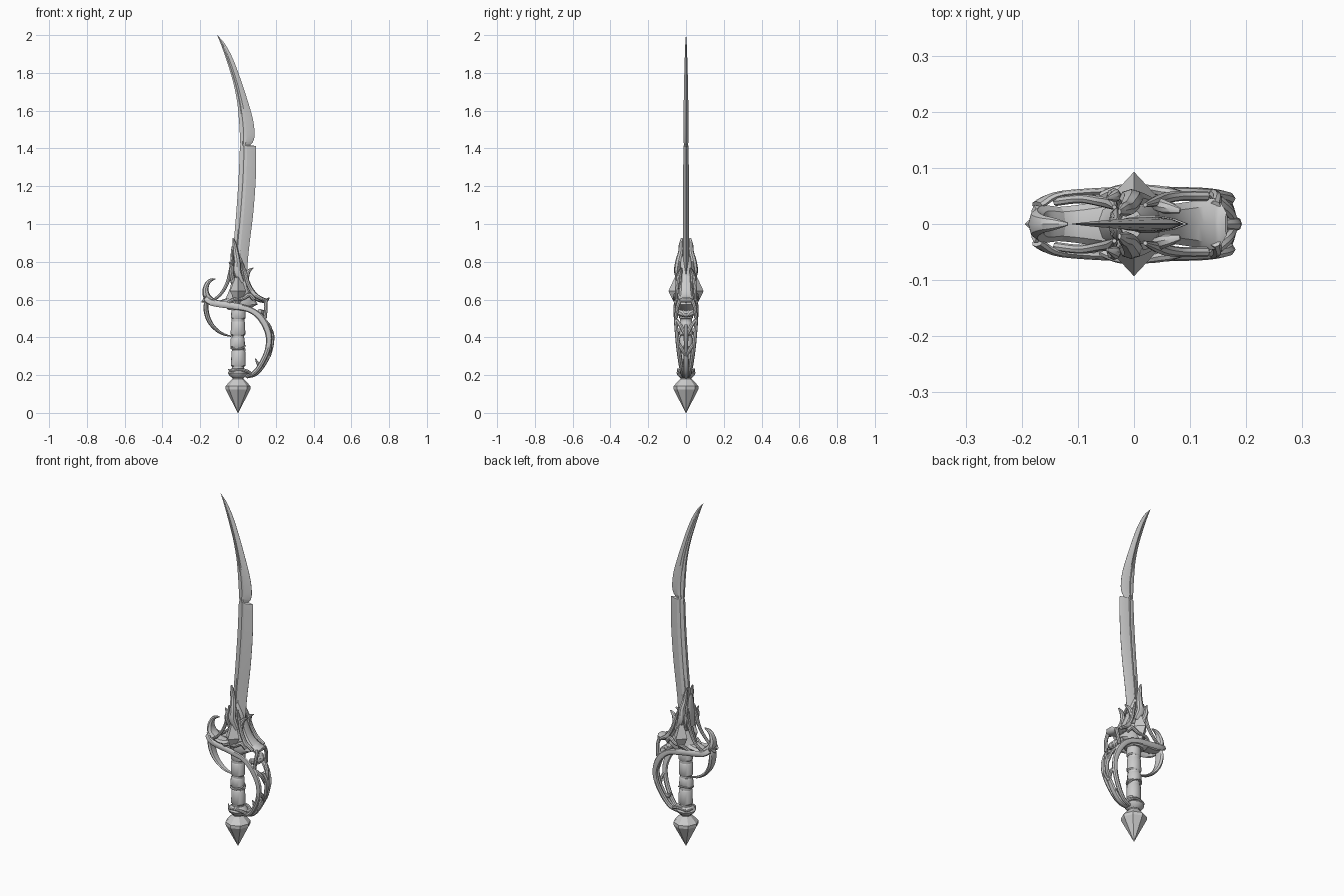
import bpy, bmesh, math
from mathutils import Vector

steel = bpy.data.materials.new("grey_steel")
steel.diffuse_color = (0.6, 0.6, 0.6, 1)


def finish(bm, name, angle=35):
    bmesh.ops.recalc_face_normals(bm, faces=bm.faces)
    mesh = bpy.data.meshes.new(name)
    bm.to_mesh(mesh)
    bm.free()
    ob = bpy.data.objects.new(name, mesh)
    bpy.context.collection.objects.link(ob)
    mesh.materials.append(steel)
    bpy.ops.object.select_all(action='DESELECT')
    ob.select_set(True)
    bpy.context.view_layer.objects.active = ob
    bpy.ops.object.shade_smooth_by_angle(angle=math.radians(angle))
    return ob


def spline(rows, n):
    """Catmull-Rom through rows of any length."""
    rows = [Vector(r) for r in rows]
    out = []
    for i in range(len(rows) - 1):
        a, b, c, d = rows[max(i - 1, 0)], rows[i], rows[i + 1], rows[min(i + 2, len(rows) - 1)]
        for k in range(n):
            t = k / n
            out.append(0.5 * (2 * b + (c - a) * t + (2 * a - 5 * b + 4 * c - d) * t * t
                              + (3 * b - a - 3 * c + d) * t ** 3))
    return out + [rows[-1]]


def skin(bm, rings):
    loops = [[bm.verts.new(p) for p in ring] for ring in rings]
    for a, b in zip(loops, loops[1:]):
        for i in range(len(a)):
            j = (i + 1) % len(a)
            bm.faces.new((a[i], a[j], b[j], b[i]))
    bm.faces.new(loops[0])
    bm.faces.new(loops[-1])


def limb(name, rows, mirror=False, n=5, sides=8):
    """Sweep: each row is x, y, z, half thickness in the xz plane, half width across."""
    bm = bmesh.new()
    for s in ((1, -1) if mirror else (1,)):
        pts = spline([(x, y * s, z, a, b) for x, y, z, a, b in rows], n)
        rings = []
        for i, p in enumerate(pts):
            c = Vector(p[:3])
            t = (Vector(pts[min(i + 1, len(pts) - 1)][:3]) - Vector(pts[max(i - 1, 0)][:3])).normalized()
            u = Vector((t.z, 0, -t.x)).normalized()
            v = t.cross(u)
            rings.append([c + u * p[3] * math.cos(2 * math.pi * k / sides)
                          + v * p[4] * math.sin(2 * math.pi * k / sides) for k in range(sides)])
        skin(bm, rings)
    return finish(bm, name)


def lathe(name, rows, sides, turn=0.0, angle=35):
    """Stack of z, x radius, y radius, x offset."""
    bm = bmesh.new()
    skin(bm, [[(o + rx * math.cos(2 * math.pi * k / sides + turn),
                ry * math.sin(2 * math.pi * k / sides + turn), z) for k in range(sides)]
              for z, rx, ry, o in rows])
    return finish(bm, name, angle)


# Blade: z, back edge x, cutting edge x, ridge half thickness
lower = [(.62, -.03, .04, .016), (.84, -.026, .055, .016), (1.05, -.01, .08, .016), (1.24, .003, .094, .015),
         (1.405, .01, .096, .014)]
upper = [(1.432, .011, .078, .013), (1.47, .01, .088, .013), (1.55, .005, .08, .013), (1.65, -.005, .052, .012),
         (1.76, -.028, .016, .010), (1.87, -.062, -.025, .007), (1.95, -.09, -.067, .004),
         (2.0, -.1105, -.1095, .0005)]
crack = [Vector((1.413, .01, .094, .014)), Vector((1.417, .013, .066, .011)), Vector((1.424, .013, .07, .011))]
rings = []
for z, l, r, t in spline(lower, 4) + crack + spline(upper, 4):
    w = r - l
    half = [(l, t * .5), (l + w * .2, t * .75), (l + w * .26, t * .62), (l + w * .45, t),
            (l + w * .75, t * .65), (r, .0006)]
    rings.append([(x, -y, z) for x, y in half] + [(x, y, z) for x, y in reversed(half)])
bm = bmesh.new()
skin(bm, rings)
finish(bm, "blade", 25)

# Pommel: faceted spike and its flared neck
lathe("pommel_spike", [(0, .001, .001, 0), (.125, .066, .066, 0), (.142, .066, .066, 0), (.18, .03, .03, 0),
                       (.2, .032, .032, 0)], 8, 0, 15)
lathe("pommel_collar", [(.185, .03, .03, 0), (.198, .046, .046, 0), (.212, .054, .052, 0), (.224, .046, .046, 0),
                        (.236, .034, .034, 0)], 14)

# Grip core and overlapping wraps
lathe("grip", [(.2, .032, .03, 0), (.4, .033, .031, 0), (.58, .035, .033, 0)], 16)
for i, (z0, z1, off) in enumerate([(.245, .33, .002), (.345, .40, -.002), (.41, .485, 0), (.497, .555, .002)]):
    lathe("grip_wrap_%d" % i, [(z0, .034, .032, off), (z0 + .006, .039, .036, off),
                               (z1 - .006, .037, .035, off), (z1, .033, .031, off)], 16)
limb("grip_ribbon", [(.036 * math.cos(a), .034 * math.sin(a), .335 + .012 * math.sin(a) + .003 * a, .005, .008)
                     for a in [k * math.pi / 4 for k in range(9)]], n=2, sides=6)

# Guard body: flared mass that wraps the blade root
lathe("guard_body", [(.545, .05, .045, .0), (.575, .095, .052, .01), (.605, .075, .05, .01), (.66, .052, .044, .01),
                     (.72, .04, .038, .01), (.78, .032, .034, .004), (.83, .02, .026, -.004)], 12)

# Four-sided gems on both faces
bm = bmesh.new()
for s in (1, -1):
    rim = [bm.verts.new(p) for p in ((-.042, s * .048, .645), (0, s * .04, .76), (.042, s * .048, .645),
                                     (0, s * .05, .555))]
    peak, base = bm.verts.new((0, s * .093, .645)), bm.verts.new((0, s * .02, .645))
    for i in range(4):
        bm.faces.new((rim[i], rim[(i + 1) % 4], peak))
        bm.faces.new((rim[(i + 1) % 4], rim[i], base))
finish(bm, "guard_gems", 10)

# Knuckle bow: paired rails that sweep from the front lobe to the pommel
limb("knuckle_rails", [(-.172, .033, .605, .016, .008), (-.13, .052, .582, .017, .007), (0, .06, .562, .017, .007),
                       (.075, .058, .54, .016, .008), (.13, .055, .49, .018, .009), (.163, .047, .41, .017, .011),
                       (.155, .038, .33, .014, .012), (.117, .026, .25, .013, .012), (.08, .018, .208, .011, .011),
                       (.04, .012, .195, .009, .009)], mirror=True)

# Outer spine of the bow, with leafy cross ribs leaving open windows
limb("knuckle_spine", [(.155, 0, .465, .007, .009), (.18, 0, .42, .011, .013), (.175, 0, .34, .01, .011),
                       (.14, 0, .262, .011, .016), (.095, 0, .208, .011, .016), (.045, 0, .19, .008, .012)])
limb("knuckle_ribs", [(.14, .05, .49, .01, .01), (.168, .025, .455, .009, .011), (.178, 0, .40, .01, .008)], True)
limb("knuckle_ribs_low", [(.162, .042, .37, .009, .01), (.172, .02, .335, .009, .01), (.165, 0, .30, .009, .008)], True)
limb("knuckle_bridge", [(.112, .05, .535, .016, .014), (.128, .025, .528, .018, .018), (.13, 0, .525, .018, .02)], True)
limb("bow_thorn", [(.135, 0, .25, .014, .018), (.108, 0, .26, .01, .012), (.092, 0, .287, .002, .002)])
limb("bow_foot_scrolls", [(.07, .016, .205, .009, .009), (.045, .034, .222, .009, .008), (.01, .042, .228, .008, .007),
                          (-.03, .036, .222, .007, .006), (-.052, .012, .23, .003, .003)], True)

# Rear lobe: saddle from body to the lip, and curling hook
limb("left_saddle", [(-.04, 0, .59, .024, .045), (-.1, 0, .582, .014, .034), (-.15, 0, .595, .016, .03),
                     (-.178, 0, .615, .01, .034)])
limb("left_hook", [(-.13, 0, .59, .014, .03), (-.163, 0, .615, .019, .033), (-.172, 0, .65, .016, .024),
                   (-.162, 0, .685, .012, .016), (-.143, 0, .703, .009, .011), (-.118, 0, .71, .002, .003)])
limb("left_thorn", [(-.17, 0, .60, .012, .014), (-.184, 0, .592, .008, .009), (-.194, 0, .585, .001, .001)])

# Finger hoop below the rear lobe
limb("finger_hoop", [(-.16, 0, .612, .01, .026), (-.17, 0, .56, .013, .03), (-.158, 0, .50, .013, .026),
                     (-.128, 0, .453, .01, .02), (-.085, 0, .42, .007, .014), (-.035, 0, .405, .003, .006)])

# Right horn and its sloping web
limb("right_web", [(.03, 0, .72, .02, .03), (.062, 0, .65, .02, .034), (.1, 0, .61, .018, .04),
                   (.145, 0, .595, .012, .045), (.165, 0, .61, .003, .02)])
limb("right_drop", [(.145, .03, .6, .01, .012), (.148, .046, .56, .009, .01), (.142, .053, .5, .01, .009)], True)

# Side tendrils rising from the rails to the blade root
limb("left_struts", [(-.14, .04, .59, .007, .008), (-.095, .045, .625, .008, .008), (-.06, .04, .68, .009, .009),
                     (-.04, .036, .75, .01, .01), (-.035, .03, .81, .004, .004)], True)
limb("right_struts", [(.13, .05, .6, .009, .009), (.085, .05, .63, .012, .009), (.055, .046, .68, .011, .01),
                      (.038, .04, .74, .01, .009), (.02, .034, .8, .004, .004)], True)
limb("side_knots", [(-.055, .05, .58, .011, .009), (-.025, .062, .6, .009, .008), (.025, .062, .605, .009, .008),
                    (.06, .056, .625, .012, .01), (.085, .05, .60, .011, .009)], True)

# Crest: tall twin flames beside the blade and the shorter hooked ones
limb("tall_flames", [(.02, .04, .69, .016, .012), (-.004, .046, .75, .022, .016), (-.004, .04, .80, .018, .017),
                     (-.012, .028, .85, .015, .014), (-.018, .026, .89, .011, .012), (-.026, .022, .925, .003, .005)], True)
limb("right_flames", [(.03, .03, .67, .02, .012), (.044, .034, .72, .015, .012), (.056, .03, .75, .011, .012),
                      (.082, .024, .768, .002, .005)], True)
limb("left_flames", [(-.025, .034, .69, .014, .01), (-.036, .05, .745, .013, .013), (-.034, .05, .775, .009, .011),
                     (-.048, .046, .8, .002, .003)], True)
limb("crest_back", [(-.03, 0, .7, .016, .03), (-.03, 0, .78, .012, .03), (-.03, 0, .85, .008, .022),
                    (-.03, 0, .88, .003, .012)])
